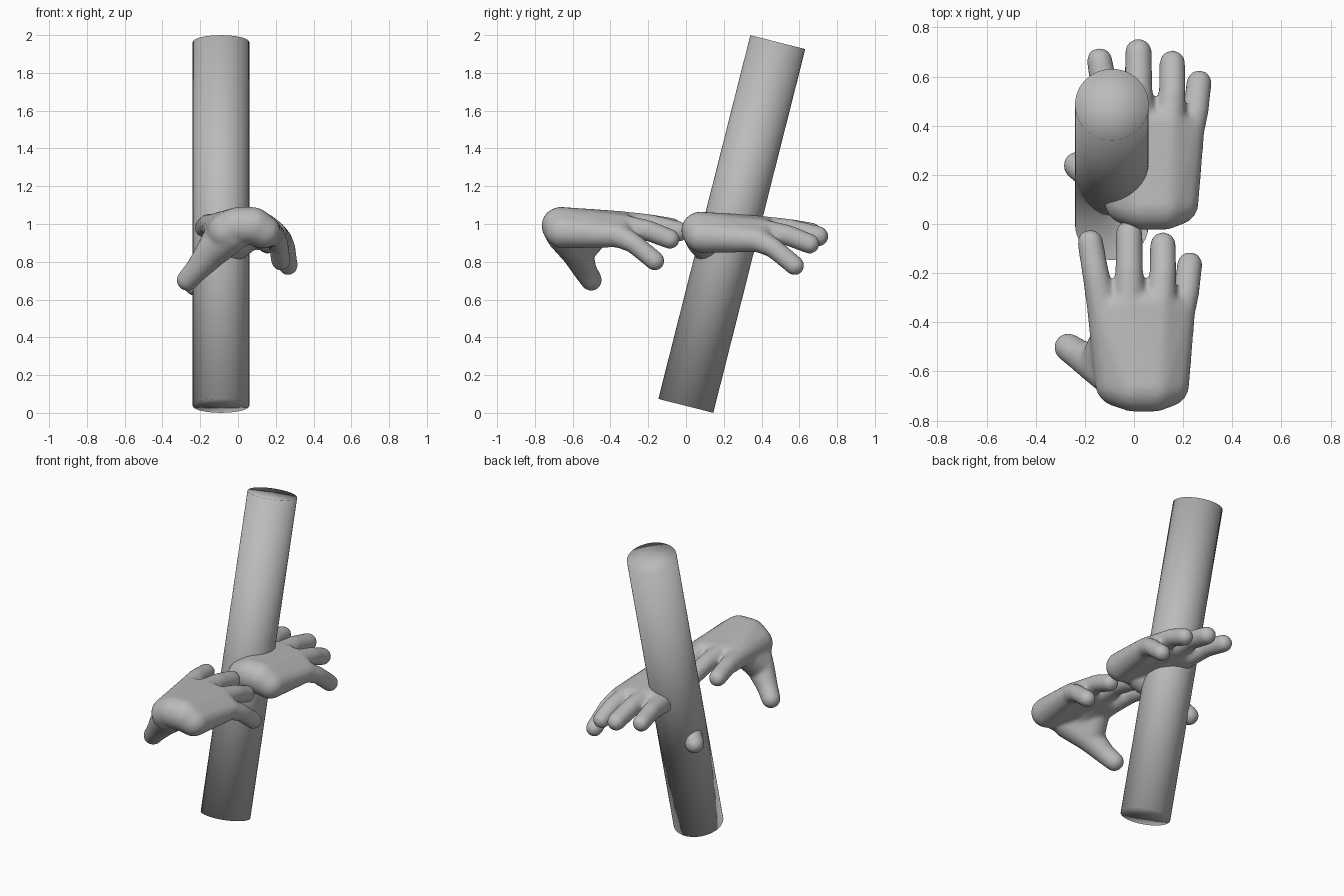
import bpy, bmesh, math
from mathutils import Vector

if "Cube" in bpy.data.objects:
    bpy.data.objects.remove(bpy.data.objects["Cube"])

grey = bpy.data.materials.new("plain grey")
grey.diffuse_color = (0.5, 0.5, 0.5, 1)
grey.use_nodes = True
grey.node_tree.nodes["Principled BSDF"].inputs["Base Color"].default_value = grey.diffuse_color

# Unit sphere points, used to build rounded hull pieces
ball = bmesh.new()
bmesh.ops.create_icosphere(ball, subdivisions=3, radius=1)
BALL = [v.co.copy() for v in ball.verts]
ball.free()


def hull(bm, *balls):
    """Closed skin stretched over several balls (x, y, z, radius)."""
    verts = [bm.verts.new(Vector(b[:3]) + p * b[3]) for b in balls for p in BALL]
    res = bmesh.ops.convex_hull(bm, input=verts)
    inner = set(res["geom_interior"]) | set(res["geom_unused"])
    inner = [g for g in inner if isinstance(g, bmesh.types.BMVert)]
    bmesh.ops.delete(bm, geom=inner, context='VERTS')


def chain(bm, joints):
    for a, b in zip(joints, joints[1:]):
        hull(bm, a, b)


# Wrist ends of the palm, and the joints of the four fingers from the index on
wrist = [(-0.06, -0.645, 0.96, 0.10), (0.0, -0.665, 0.99, 0.10),
         (0.08, -0.665, 0.99, 0.10), (0.135, -0.655, 0.96, 0.09)]
fingers = [
    [(-0.125, -0.35, 0.99, 0.066), (-0.155, -0.21, 1.00, 0.055), (-0.178, -0.075, 0.98, 0.053)],
    [(-0.02, -0.335, 1.00, 0.068), (-0.02, -0.19, 0.995, 0.057), (-0.02, -0.04, 0.96, 0.055)],
    [(0.105, -0.335, 0.985, 0.066), (0.118, -0.20, 0.965, 0.055), (0.118, -0.085, 0.92, 0.053)],
    [(0.185, -0.36, 0.94, 0.064), (0.213, -0.28, 0.90, 0.053), (0.227, -0.165, 0.805, 0.052)],
]
thumb = [(-0.03, -0.645, 0.95, 0.10), (-0.14, -0.575, 0.85, 0.085),
         (-0.22, -0.535, 0.755, 0.063), (-0.268, -0.502, 0.703, 0.058)]

bm = bmesh.new()
for i in range(3):                       # arched palm
    hull(bm, wrist[i], wrist[i + 1], fingers[i][0], fingers[i + 1][0])
for f in fingers:
    chain(bm, f)
chain(bm, thumb)
hull(bm, thumb[0], thumb[1], (-0.11, -0.47, 0.945, 0.07))   # web of the thumb
bmesh.ops.recalc_face_normals(bm, faces=bm.faces)
hand = bpy.data.meshes.new("hand")
bm.to_mesh(hand)
bm.free()
hand.materials.append(grey)

# Two identical hands, one behind the other
for name, loc in (("front_hand", (0, 0, 0)), ("rear_hand", (0.038, 0.74, -0.025))):
    ob = bpy.data.objects.new(name, hand)
    ob.location = loc
    bpy.context.collection.objects.link(ob)
    rm = ob.modifiers.new("blend", 'REMESH')
    rm.mode = 'VOXEL'
    rm.voxel_size = 0.011
    rm.use_smooth_shade = True
    sm = ob.modifiers.new("soften", 'SMOOTH')
    sm.factor = 0.5
    sm.iterations = 10

# Leaning pole
bpy.ops.mesh.primitive_cylinder_add(
    vertices=48, radius=0.15, depth=1.986, end_fill_type='TRIFAN',
    location=(-0.09, 0.2425, 1.0), rotation=(-math.atan2(0.485, 1.9175), 0, 0))
pole = bpy.context.object
pole.name = "leaning_pole"
pole.data.materials.append(grey)
bpy.ops.object.shade_smooth()
